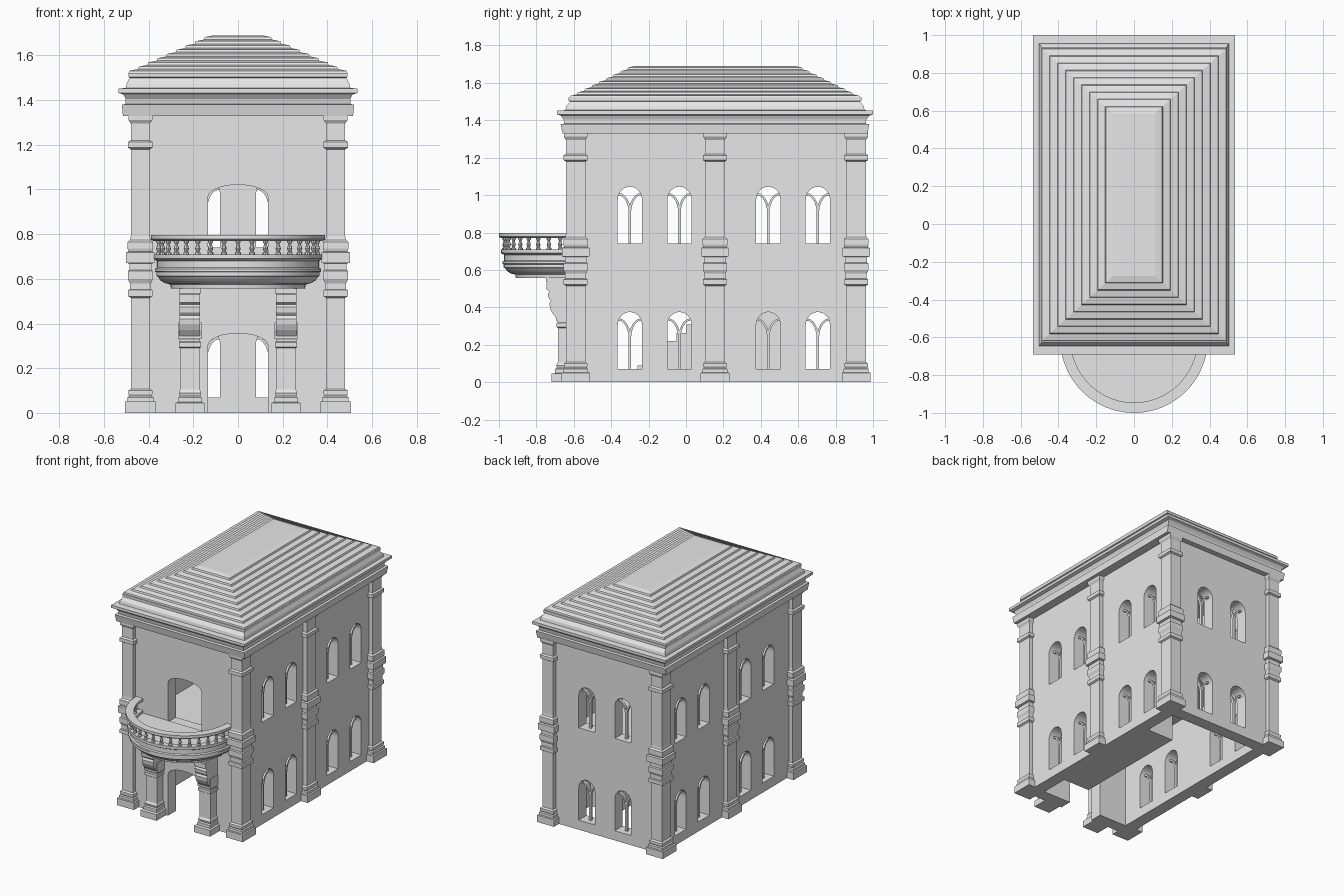
import bpy, bmesh
from math import sin, cos, pi, radians

cube = bpy.data.objects.get("Cube")
if cube:
    bpy.data.objects.remove(cube, do_unlink=True)

stone = bpy.data.materials.new("pale_stone")
stone.use_nodes = True
stone.diffuse_color = (0.8, 0.8, 0.8, 1)
stone.node_tree.nodes["Principled BSDF"].inputs["Base Color"].default_value = (0.8, 0.8, 0.8, 1)

CY = 0.155                      # centre of the house along y
WX, FRONT, BACK = 0.45, -0.61, 0.93
THICK = 0.09


def finish(bm, name, smooth=False):
    bmesh.ops.remove_doubles(bm, verts=bm.verts, dist=1e-5)
    bmesh.ops.recalc_face_normals(bm, faces=bm.faces)
    mesh = bpy.data.meshes.new(name)
    bm.to_mesh(mesh)
    bm.free()
    mesh.materials.append(stone)
    ob = bpy.data.objects.new(name, mesh)
    bpy.context.collection.objects.link(ob)
    if smooth:
        bpy.ops.object.select_all(action='DESELECT')
        ob.select_set(True)
        bpy.context.view_layer.objects.active = ob
        bpy.ops.object.shade_smooth_by_angle(angle=radians(35))
    return ob


def skin(bm, rings, close_ends=True):
    """Join equal closed rings of points into a capped tube."""
    loops = [[bm.verts.new(p) for p in ring] for ring in rings]
    n = len(loops[0])
    for a, b in zip(loops, loops[1:]):
        for i in range(n):
            j = (i + 1) % n
            bm.faces.new((a[i], a[j], b[j], b[i]))
    if close_ends:
        bm.faces.new(loops[0])
        bm.faces.new(loops[-1])


def tower(bm, cx, cy, levels):
    """Stack of rectangles given as half width, half depth, height."""
    skin(bm, [[(cx + sx * hx, cy + sy * hy, z) for sx, sy in
               ((-1, -1), (1, -1), (1, 1), (-1, 1))] for hx, hy, z in levels])


def box(bm, x0, x1, y0, y1, z0, z1):
    hx, hy = (x1 - x0) / 2, (y1 - y0) / 2
    tower(bm, x0 + hx, y0 + hy, [(hx, hy, z0), (hx, hy, z1)])


def prism(bm, outline, axis, d0, d1):
    """Extrude an upright outline along x or y."""
    skin(bm, [[(d, u, z) if axis == 'x' else (u, d, z) for u, z in outline]
              for d in (d0, d1)])


def revolve(bm, profile, cx, cy, a0, a1, steps):
    skin(bm, [[(cx + r * cos(a), cy + r * sin(a), z) for r, z in profile]
              for a in (a0 + (a1 - a0) * i / steps for i in range(steps + 1))],
         close_ends=a1 - a0 < 6)


def arch(u, half, z0, spring, rise, n=12):
    return [(u - half, z0), (u + half, z0)] + [
        (u + half * cos(pi * i / n), spring + rise * sin(pi * i / n)) for i in range(n + 1)]


# Window places: wall axis, position along the wall, wall span
places = []
for y in (-0.30, -0.035, 0.44, 0.705):
    places += [('x', y, WX - THICK, WX), ('x', y, -WX, -WX + THICK)]
for x in (-0.145, 0.145):
    places.append(('y', x, BACK - THICK, BACK))
SILLS = (0.07, 0.74)

# Walls with two hollow storeys, windows and two doorways
bm = bmesh.new()
box(bm, -WX, WX, FRONT, BACK, 0, 1.34)
walls = finish(bm, "walls")

bm = bmesh.new()
for z0, z1 in ((-0.1, 0.57), (0.66, 1.29)):
    box(bm, -WX + THICK, WX - THICK, FRONT + THICK, BACK - THICK, z0, z1)
rooms = finish(bm, "room_cutter")

bm = bmesh.new()
for axis, u, d0, d1 in places:
    for sill in SILLS:
        prism(bm, arch(u, 0.065, sill, sill + 0.235, 0.07), axis, d0 - 0.03, d1 + 0.03)
for z0, spring in ((-0.1, 0.30), (0.68, 0.965)):
    prism(bm, arch(0, 0.135, z0, spring, 0.056), 'y', FRONT - 0.05, FRONT + THICK + 0.05)
openings = finish(bm, "opening_cutter")

for cutter in (rooms, openings):
    cutter.hide_render = True
    mod = walls.modifiers.new(cutter.name, 'BOOLEAN')
    mod.operation, mod.solver, mod.object = 'DIFFERENCE', 'EXACT', cutter
deps = bpy.context.evaluated_depsgraph_get()
carved = bpy.data.meshes.new_from_object(walls.evaluated_get(deps))
walls.modifiers.clear()
walls.data = carved
for cutter in (rooms, openings):
    bpy.data.objects.remove(cutter, do_unlink=True)

# Window tracery: a mullion that forks into two curved arms
bm = bmesh.new()
for axis, u, d0, d1 in places:
    mid = (d0 + d1) / 2
    for sill in SILLS:
        fork = sill + 0.16
        prism(bm, [(u - 0.007, sill), (u + 0.007, sill), (u + 0.007, fork + 0.01),
                   (u - 0.007, fork + 0.01)], axis, mid - 0.01, mid + 0.01)
        for s in (-1, 1):
            edge = []
            for off, steps in ((0.006, range(7)), (-0.006, range(6, -1, -1))):
                for i in steps:
                    t = pi / 2 * i / 6
                    edge.append((u + s * (0.06 - (0.06 + off) * cos(t)),
                                 fork + (0.105 + off) * sin(t)))
            prism(bm, edge, axis, mid - 0.01, mid + 0.01)
finish(bm, "window_tracery")

# Corner and middle pilasters: extra width and height of each moulding
mouldings = [(0.025, 0), (0.025, 0.05), (0.015, 0.052), (0.015, 0.07), (0.007, 0.075),
             (0.011, 0.085), (0.011, 0.1), (0, 0.108), (0, 0.515), (0.012, 0.522),
             (0.012, 0.55), (0.004, 0.553), (0.004, 0.58), (0.013, 0.6), (0.013, 0.635),
             (0.006, 0.64), (0.006, 0.668), (0.021, 0.672), (0.021, 0.718), (0.01, 0.722),
             (0.014, 0.735), (0.014, 0.765), (0.003, 0.775), (0, 0.79), (0, 1.18),
             (0.012, 1.187), (0.012, 1.213), (0, 1.22), (0, 1.295), (0.011, 1.312),
             (0.011, 1.335)]
bm = bmesh.new()
for sx in (-1, 1):
    for y in (-0.59, CY, 0.91):
        tower(bm, sx * 0.437, y, [(0.043 + e, 0.052 + e, z) for e, z in mouldings])
finish(bm, "pilasters")

# Entablature and cornice
bm = bmesh.new()
tower(bm, 0, CY, [(0.515, 0.815, 1.33), (0.52, 0.825, 1.38), (0.503, 0.805, 1.382),
                  (0.503, 0.81, 1.405), (0.512, 0.825, 1.425), (0.535, 0.845, 1.432),
                  (0.535, 0.845, 1.452), (0.503, 0.8, 1.454), (0.498, 0.795, 1.475),
                  (0.485, 0.775, 1.5), (0.49, 0.782, 1.503), (0.49, 0.782, 1.522)])
finish(bm, "cornice")

# Stepped hipped roof with a flat top
bm = bmesh.new()
STEPS = 9
levels = []
for i in range(STEPS):
    for run, rise in ((i, i), (i + 0.1, i + 0.6)):
        a, b = run / STEPS, rise / STEPS
        levels.append((0.49 - 0.38 * a, 0.775 - 0.345 * a, 1.52 + 0.17 * b))
levels.append((0.11, 0.43, 1.69))
tower(bm, 0, CY, levels)
finish(bm, "roof")

# Half-round balcony floor
bm = bmesh.new()
deck = [(0, 0.557), (0.30, 0.557), (0.302, 0.575), (0.325, 0.58), (0.345, 0.592),
        (0.358, 0.61), (0.365, 0.612), (0.365, 0.63), (0.372, 0.633), (0.372, 0.645),
        (0.362, 0.65), (0.362, 0.68), (0.38, 0.69), (0.38, 0.71), (0.335, 0.71),
        (0.335, 0.69), (0, 0.69)]
revolve(bm, deck, 0, FRONT, pi, 2 * pi, 40)
finish(bm, "balcony_floor", True)

# Handrail
bm = bmesh.new()
rail = [(0.345, 0.77), (0.38, 0.77), (0.39, 0.778), (0.39, 0.797), (0.335, 0.797), (0.335, 0.778)]
revolve(bm, rail, 0, FRONT, pi, 2 * pi, 40)
finish(bm, "balcony_rail", True)

# Turned balusters
bm = bmesh.new()
turned = [(0, 0.705), (0.013, 0.705), (0.013, 0.717), (0.007, 0.722), (0.012, 0.735),
          (0.006, 0.755), (0.012, 0.765), (0.012, 0.775), (0, 0.775)]
for i in range(17):
    a = pi + radians(10 + 10 * i)
    revolve(bm, turned, 0.36 * cos(a), FRONT + 0.36 * sin(a), 0, 2 * pi, 8)
finish(bm, "balusters", True)

# Porch pillars with scrolled brackets carrying the balcony
bm = bmesh.new()
bracket = [(FRONT, 0.30), (-0.685, 0.30), (-0.685, 0.325), (-0.695, 0.345), (-0.715, 0.37),
           (-0.727, 0.395), (-0.73, 0.42), (-0.722, 0.435), (-0.735, 0.45), (-0.738, 0.475),
           (-0.728, 0.485), (-0.745, 0.495), (-0.745, 0.53), (-0.735, 0.54), (-0.735, 0.56),
           (FRONT, 0.56)]
for x in (-0.215, 0.215):
    tower(bm, x, -0.65, [(0.065, 0.07, 0), (0.065, 0.07, 0.045), (0.052, 0.05, 0.048),
                         (0.052, 0.05, 0.07), (0.046, 0.04, 0.075), (0.05, 0.044, 0.09),
                         (0.044, 0.035, 0.105), (0.044, 0.035, 0.29), (0.05, 0.042, 0.295),
                         (0.05, 0.042, 0.315), (0.046, 0.036, 0.32), (0.046, 0.036, 0.34)])
    prism(bm, bracket, 'x', x - 0.046, x + 0.046)
    box(bm, x - 0.052, x + 0.052, -0.695, FRONT, 0.33, 0.405)
    box(bm, x - 0.05, x + 0.05, -0.748, FRONT, 0.535, 0.56)
finish(bm, "porch_pillars")

# Inner staircase
bm = bmesh.new()
flight = [(-0.31, 0)]
for i in range(13):
    y = -0.31 + 0.052 * i
    flight += [(y, 0.044 * (i + 1)), (y + 0.052, 0.044 * (i + 1))]
flight += [(0.58, 0.572), (0.58, 0)]
prism(bm, flight, 'x', 0.145, WX - THICK)
finish(bm, "staircase")
